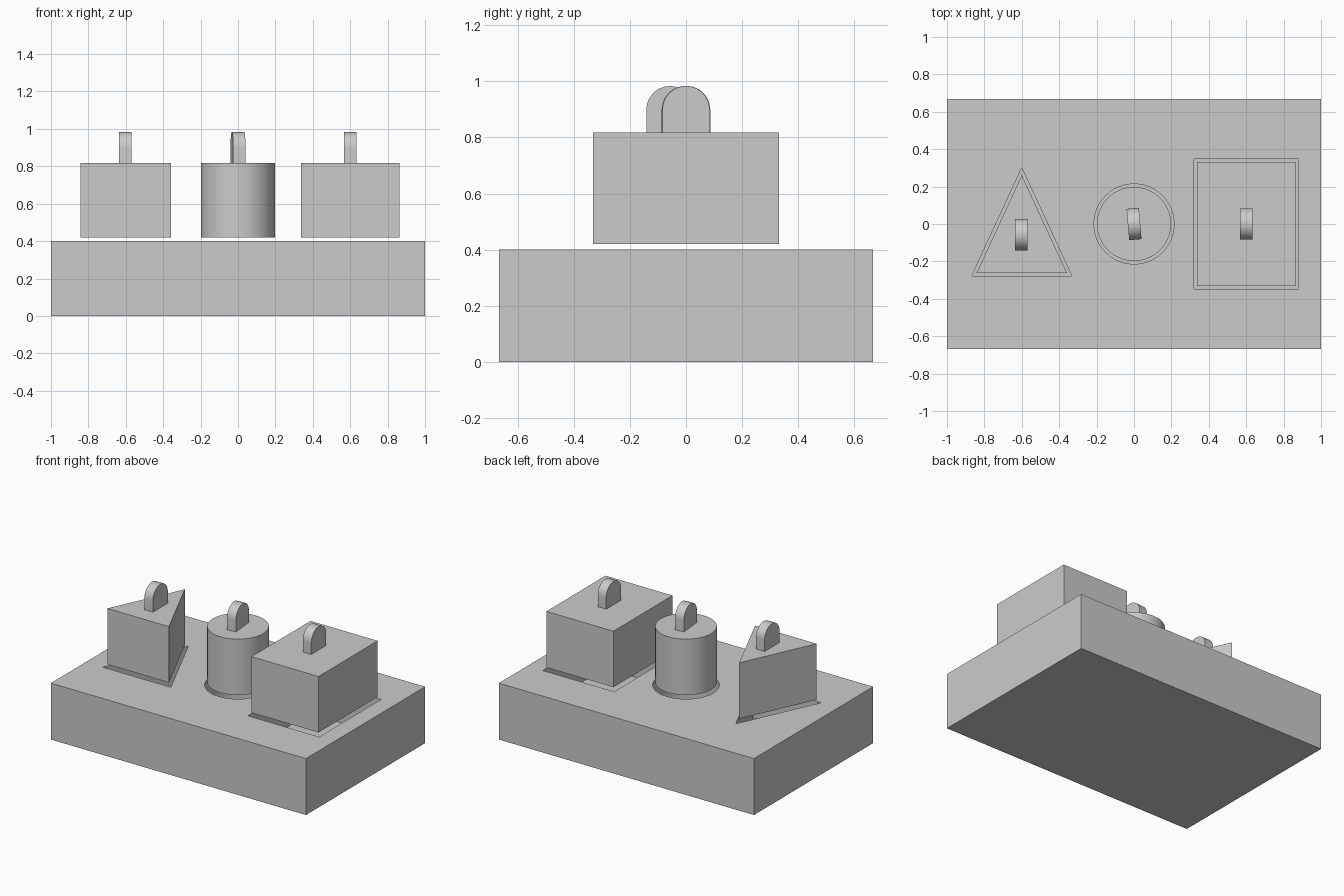
import bpy, bmesh
from math import sin, cos, pi, radians
from mathutils import Matrix

if "Cube" in bpy.data.objects:
    bpy.data.objects.remove(bpy.data.objects["Cube"])


def prism(name, outline, z0, z1):
    """Extrude an x/y outline between two heights."""
    bm = bmesh.new()
    face = bm.faces.new([bm.verts.new((x, y, z0)) for x, y in outline])
    ext = bmesh.ops.extrude_face_region(bm, geom=[face])
    top = [g for g in ext["geom"] if isinstance(g, bmesh.types.BMVert)]
    bmesh.ops.translate(bm, verts=top, vec=(0, 0, z1 - z0))
    bmesh.ops.recalc_face_normals(bm, faces=bm.faces)
    mesh = bpy.data.meshes.new(name)
    bm.to_mesh(mesh)
    bm.free()
    ob = bpy.data.objects.new(name, mesh)
    bpy.context.collection.objects.link(ob)
    return ob


def activate(ob):
    bpy.ops.object.select_all(action='DESELECT')
    ob.select_set(True)
    bpy.context.view_layer.objects.active = ob


def smooth(ob):
    activate(ob)
    bpy.ops.object.shade_smooth_by_angle(angle=radians(30))


def rect(cx, hx, hy):
    return [(cx - hx, -hy), (cx + hx, -hy), (cx + hx, hy), (cx - hx, hy)]


def circle(r, n=64):
    return [(r * cos(2 * pi * i / n), r * sin(2 * pi * i / n)) for i in range(n)]


def triangle(cx, half, low, high):
    return [(cx - half, low), (cx + half, low), (cx, high)]


BASE_TOP, POCKET_FLOOR = 0.40, 0.15
BLOCK_LOW, BLOCK_TOP = 0.42, 0.817

# name, block outline, pocket outline, grip x, grip y, grip turn
shapes = [
    ("triangle", triangle(-0.6, 0.241, -0.261, 0.261),
     triangle(-0.6, 0.267, -0.277, 0.30), -0.602, -0.057, 0),
    ("round", circle(0.198), circle(0.214), 0, 0, 5),
    ("square", rect(0.6, 0.263, 0.331), rect(0.6, 0.28, 0.348), 0.6, 0, 0),
]

# base board
base = prism("base_board", rect(0, 1.0, 0.667), 0, BASE_TOP)

for name, block_line, pocket_line, gx, gy, turn in shapes:
    # pocket in the board
    cutter = prism(name + "_cutter", pocket_line, POCKET_FLOOR, BASE_TOP + 0.1)
    cutter.hide_render = True
    mod = base.modifiers.new(name + "_pocket", 'BOOLEAN')
    mod.object, mod.operation, mod.solver = cutter, 'DIFFERENCE', 'EXACT'
    activate(base)
    bpy.ops.object.modifier_apply(modifier=mod.name)
    bpy.data.objects.remove(cutter)

    # hovering block
    smooth(prism(name + "_block", block_line, BLOCK_LOW, BLOCK_TOP))

    # arched grip: profile in y/z, extruded along x
    r, spring = 0.084, 0.082
    profile = [(-r, 0), (r, 0)] + [
        (r * cos(pi * i / 24), spring + r * sin(pi * i / 24)) for i in range(25)]
    grip = prism(name + "_grip", profile, -0.033, 0.033)
    axes = Matrix(((0, 0, 1, 0), (1, 0, 0, 0), (0, 1, 0, 0), (0, 0, 0, 1)))
    grip.data.transform(Matrix.Translation((gx, gy, BLOCK_TOP))
                        @ Matrix.Rotation(radians(turn), 4, 'Z') @ axes)
    smooth(grip)

smooth(base)
